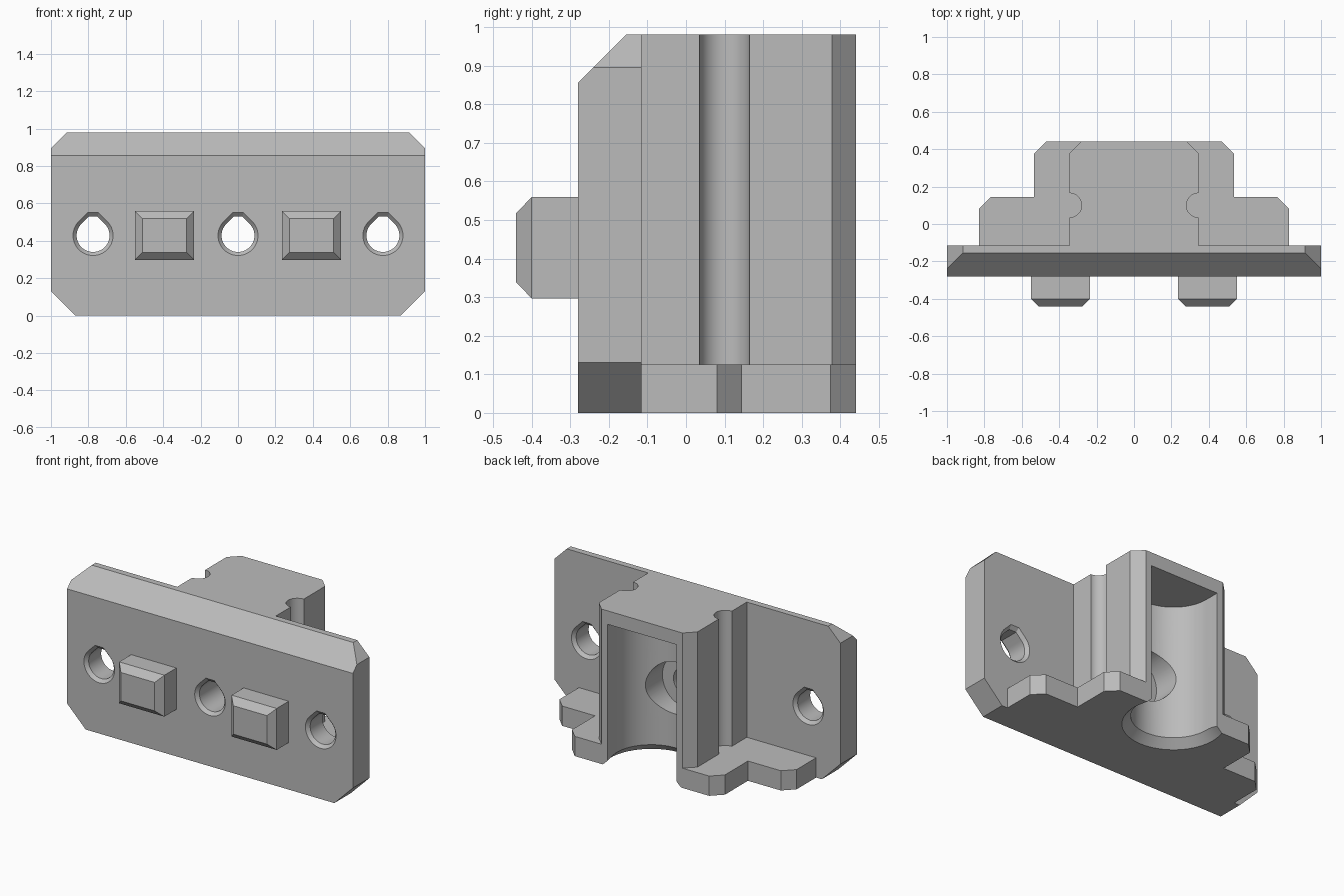
import bpy, bmesh
from math import sin, cos, pi, radians

cube = bpy.data.objects.get("Cube")
if cube:
    bpy.data.objects.remove(cube, do_unlink=True)

grey = bpy.data.materials.new("plain_grey")
grey.use_nodes = True
GREY = (0.5, 0.5, 0.5, 1)
grey.diffuse_color = GREY
grey.node_tree.nodes["Principled BSDF"].inputs["Base Color"].default_value = GREY

PLACE = {"X": lambda a, b, h: (h, a, b),
         "Y": lambda a, b, h: (a, h, b),
         "Z": lambda a, b, h: (a, b, h)}


def loft(name, axis, sections):
    """Closed solid through (height, outline) sections along an axis."""
    bm = bmesh.new()
    rings = [[bm.verts.new(PLACE[axis](a, b, h)) for a, b in pts] for h, pts in sections]
    for low, high in zip(rings, rings[1:]):
        for i in range(len(low)):
            j = (i + 1) % len(low)
            bm.faces.new((low[i], low[j], high[j], high[i]))
    bm.faces.new(rings[0])
    bm.faces.new(rings[-1])
    bmesh.ops.recalc_face_normals(bm, faces=bm.faces)
    mesh = bpy.data.meshes.new(name)
    bm.to_mesh(mesh)
    bm.free()
    mesh.materials.append(grey)
    obj = bpy.data.objects.new(name, mesh)
    bpy.context.collection.objects.link(obj)
    return obj


def prism(name, axis, pts, lo, hi):
    return loft(name, axis, [(lo, pts), (hi, pts)])


def combine(target, tool, operation):
    mod = target.modifiers.new(tool.name, "BOOLEAN")
    mod.operation, mod.solver, mod.object = operation, "EXACT", tool
    bpy.context.view_layer.objects.active = target
    bpy.ops.object.modifier_apply(modifier=mod.name)
    bpy.data.objects.remove(tool, do_unlink=True)


def arc(cx, cy, r, start, end, steps):
    angles = [radians(start + (end - start) * i / steps) for i in range(steps + 1)]
    return [(cx + r * cos(t), cy + r * sin(t)) for t in angles]


def circle(cx, cy, r, steps=64):
    return arc(cx, cy, r, 0, 360, steps)[:-1]


def mirrored(half):
    return half + [(-a, b) for a, b in reversed(half)]


def teardrop(cx, r):
    """Round below, 45 degree shoulders and a short flat on top."""
    top, flat = 1.14 * r, 0.274 * r
    return arc(cx, HOLE_Z, r, 135, 405, 48) + [(cx + flat, HOLE_Z + top), (cx - flat, HOLE_Z + top)]


HOLE_Z = 0.428
FRONT, PLATE_BACK, BACK, TOP = -0.28, -0.115, 0.44, 0.98

# Mounting plate with clipped corners and a sloped upper front edge
bracket = prism("bracket", "Y", mirrored([(0.87, 0), (1, 0.13), (1, 0.895), (0.915, TOP)]),
                FRONT, PLATE_BACK)
slope = prism("slope_cutter", "X", [(-0.38, 0.755), (-0.055, 1.08), (-0.38, 1.08)], -1.1, 1.1)
combine(bracket, slope, "DIFFERENCE")

# Tower with a vertical round groove on each side
tower = prism("tower", "Z", mirrored([(0.345, -0.14), (0.345, 0.378), (0.283, BACK)]), 0, TOP)
for side in (-1, 1):
    groove = prism("groove_cutter", "Z", circle(side * 0.345, 0.1, 0.065, 48), 0.06, 1.1)
    combine(tower, groove, "DIFFERENCE")

# Stepped foot flange
foot = prism("foot_flange", "Z", mirrored([
    (0.83, -0.14), (0.83, 0.08), (0.765, 0.145), (0.535, 0.145),
    (0.535, 0.375), (0.47, BACK)]), 0, 0.125)
combine(tower, foot, "UNION")
combine(bracket, tower, "UNION")

# Socket open to the back and the bottom, with a flared lower rim
AXIS_Y, R = 0.345, 0.24
socket = prism("socket_cutter", "Z", arc(0, AXIS_Y, R, 180, 360, 48) + [(R, 0.6), (-R, 0.6)],
               -0.1, 0.895)
combine(bracket, socket, "DIFFERENCE")
flare = loft("flare_cutter", "Z", [(-0.05, circle(0, AXIS_Y, R + 0.1)),
                                   (0.05, circle(0, AXIS_Y, R))])
combine(bracket, flare, "DIFFERENCE")

# Teardrop screw holes with chamfered rims
RIM, BORE, CH = 0.107, 0.088, 0.02
for x in (-0.775, 0.775):
    hole = loft("screw_hole_cutter", "Y", [
        (FRONT - CH, teardrop(x, 2 * RIM - BORE)), (FRONT + CH, teardrop(x, BORE)),
        (PLATE_BACK - CH, teardrop(x, BORE)), (PLATE_BACK + CH, teardrop(x, 2 * RIM - BORE))])
    combine(bracket, hole, "DIFFERENCE")
hole = loft("centre_hole_cutter", "Y", [
    (FRONT - CH, teardrop(0, 2 * RIM - BORE)), (FRONT + CH, teardrop(0, BORE)),
    (0.3, teardrop(0, BORE))])
combine(bracket, hole, "DIFFERENCE")
recess = prism("screw_head_cutter", "Y", circle(0, HOLE_Z, 0.165), 0, 0.3)
combine(bracket, recess, "DIFFERENCE")


# Locating pegs with tapered tips
def rectangle(cx, w, h):
    return [(cx + w * a, HOLE_Z + h * b) for a, b in ((-1, -1), (1, -1), (1, 1), (-1, 1))]


for side, label in ((-1, "right"), (1, "left")):
    x = side * 0.393
    loft(label + "_peg", "Y", [(-0.44, rectangle(x, 0.118, 0.09)),
                               (-0.40, rectangle(x, 0.158, 0.131)),
                               (FRONT, rectangle(x, 0.158, 0.131))])

# Smooth the round surfaces, keep hard edges sharp
bpy.ops.object.select_all(action="DESELECT")
bpy.context.view_layer.objects.active = bracket
bracket.select_set(True)
bpy.ops.object.shade_smooth_by_angle(angle=radians(25))
